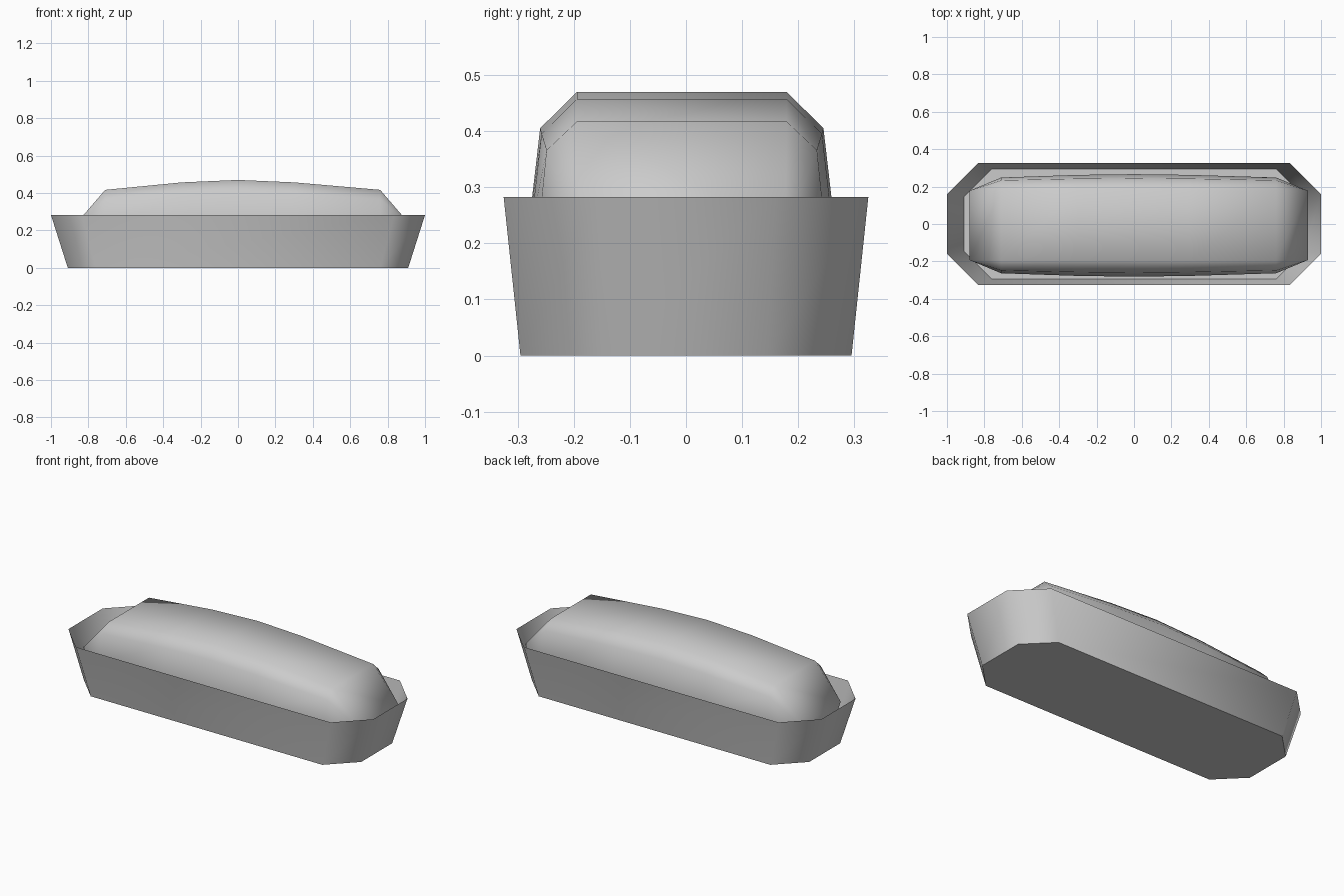
import bpy, bmesh, math

if "Cube" in bpy.data.objects:
    bpy.data.objects.remove(bpy.data.objects["Cube"])


def finish(name, bm):
    bmesh.ops.remove_doubles(bm, verts=bm.verts[:], dist=0.0005)
    bmesh.ops.dissolve_degenerate(bm, edges=bm.edges[:], dist=0.0005)
    bmesh.ops.recalc_face_normals(bm, faces=bm.faces[:])
    mesh = bpy.data.meshes.new(name)
    bm.to_mesh(mesh)
    bm.free()
    ob = bpy.data.objects.new(name, mesh)
    bpy.context.collection.objects.link(ob)
    bpy.ops.object.select_all(action='DESELECT')
    ob.select_set(True)
    bpy.context.view_layer.objects.active = ob
    bpy.ops.object.shade_smooth_by_angle(angle=math.radians(60))
    return ob


def octagon(bm, x, y, cut, z):
    pts = [(x, y - cut), (x - cut, y), (cut - x, y), (-x, y - cut),
           (-x, cut - y), (cut - x, -y), (x - cut, -y), (x, cut - y)]
    return [bm.verts.new((px, py, z)) for px, py in pts]


def bridge(bm, a, b):
    n = len(a)
    for i in range(n):
        j = (i + 1) % n
        bm.faces.new((a[i], a[j], b[j], b[i]))


# Open flared pan with cut corners
bm = bmesh.new()
low = octagon(bm, 0.91, 0.295, 0.15, 0.0)
rim = octagon(bm, 1.0, 0.325, 0.165, 0.283)
bridge(bm, low, rim)
bm.faces.new(low)
finish("pan", bm)

# Domed loaf: stations of x, top half width, top z, shoulder half width, shoulder z, base half width
stations = [
    (-0.88, 0.185, 0.22, 0.185, 0.22, 0.185),
    (-0.71, 0.187, 0.417, 0.241, 0.366, 0.256),
    (-0.30, 0.187, 0.457, 0.250, 0.395, 0.270),
    (0.00, 0.187, 0.470, 0.2525, 0.405, 0.274),
    (0.30, 0.187, 0.457, 0.250, 0.395, 0.270),
    (0.76, 0.187, 0.417, 0.241, 0.366, 0.256),
    (0.93, 0.185, 0.22, 0.185, 0.22, 0.185),
]
bm = bmesh.new()
rows = []
for x, ty, tz, sy, sz, by in stations:
    half = [(x, ty, tz), (x, sy, sz), (x, by, 0.22), (x * 0.93, by * 0.92, 0.006)]
    pts = [(px, -py, pz) for px, py, pz in reversed(half)] + half
    rows.append([bm.verts.new((px, py - 0.0075, pz)) for px, py, pz in pts])
for a, b in zip(rows, rows[1:]):
    bridge(bm, a, b)
for end in (rows[0], rows[-1]):
    bm.faces.new(end)
finish("loaf", bm)
